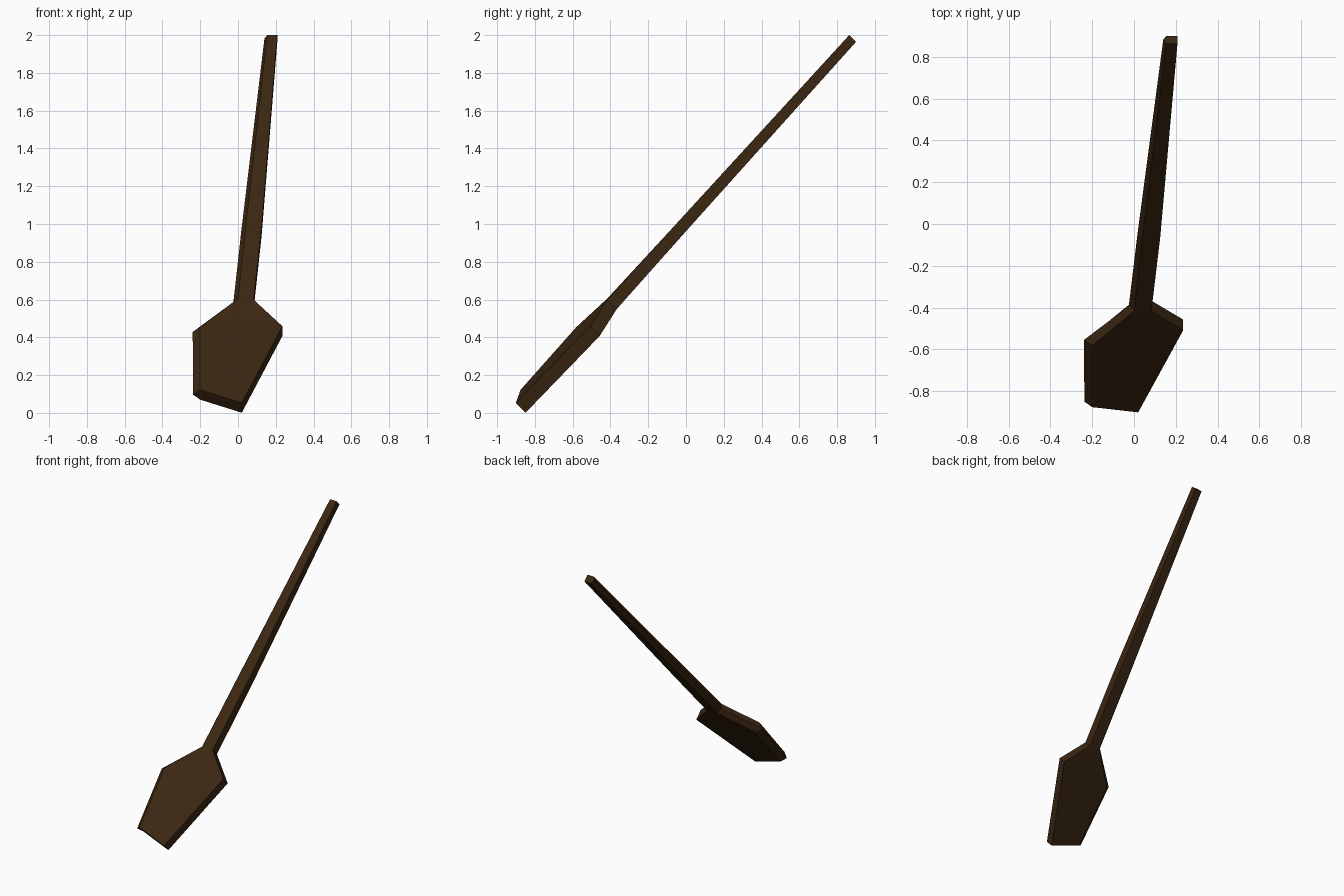
import bpy
import bmesh

cube = bpy.data.objects.get("Cube")
if cube:
    bpy.data.objects.remove(cube)


def make_material(name, colour):
    mat = bpy.data.materials.new(name)
    mat.use_nodes = True
    mat.diffuse_color = colour
    mat.node_tree.nodes["Principled BSDF"].inputs["Base Color"].default_value = colour
    return mat


def section(ridge_x, left, right, half):
    """Five-sided cross-section: flat right edge, pointed left edge."""
    lx, ly, lz = left
    rx, ry, rz = right
    return [(ridge_x, ly, lz),
            (lx, ly - half, lz + half),
            (rx, ry - half, rz + half),
            (rx, ry + half, rz - half),
            (lx, ly + half, lz - half)]


# Cross-sections from blade tip to handle end
sections = [
    section(-0.237, (-0.20, -0.85, 0.096), (0.02, -0.875, 0.027), 0.026),   # blade tip
    section(-0.24, (-0.20, -0.555, 0.428), (0.235, -0.483, 0.433), 0.026),  # blade shoulder
    section(-0.025, (0.0, -0.392, 0.58), (0.083, -0.392, 0.574), 0.025),    # neck
    section(0.017, (0.04, -0.045, 0.96), (0.125, -0.045, 0.96), 0.023),     # mid shaft
    section(0.14, (0.155, 0.882, 1.982), (0.208, 0.882, 1.982), 0.018),     # handle end
]

# Paddle lofted through the sections, with both ends capped
bm = bmesh.new()
rings = [[bm.verts.new(p) for p in pts] for pts in sections]
for low, high in zip(rings, rings[1:]):
    for i in range(len(low)):
        j = (i + 1) % len(low)
        bm.faces.new((low[i], low[j], high[j], high[i]))
bm.faces.new(rings[0])
bm.faces.new(rings[-1])
bmesh.ops.recalc_face_normals(bm, faces=bm.faces)

mesh = bpy.data.meshes.new("paddle")
bm.to_mesh(mesh)
bm.free()
mesh.materials.append(make_material("dark brown wood", (0.045, 0.02, 0.006, 1.0)))
paddle = bpy.data.objects.new("paddle", mesh)
bpy.context.collection.objects.link(paddle)
